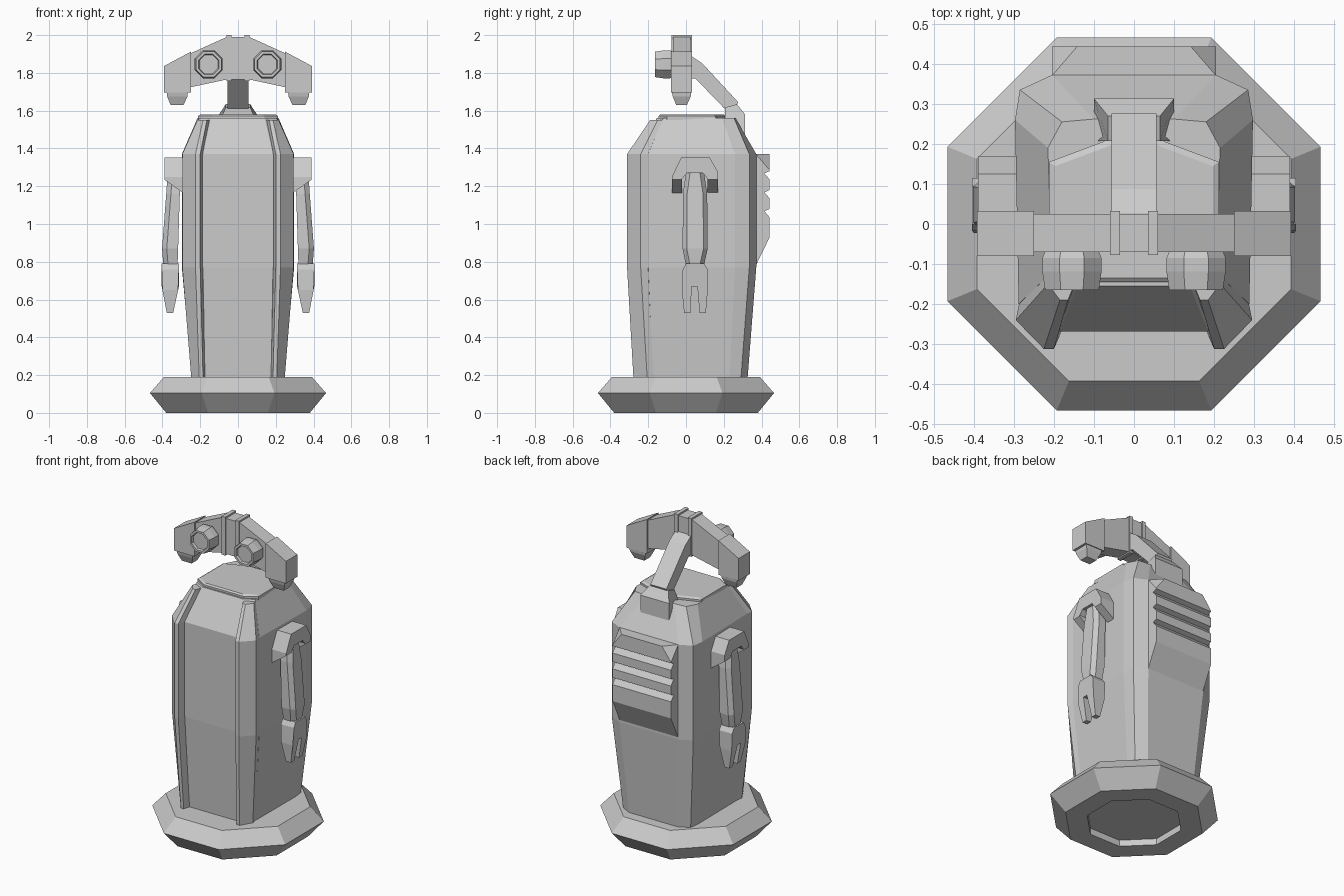
import bpy, bmesh
from mathutils import Vector
from math import cos, sin, pi

if "Cube" in bpy.data.objects:
    bpy.data.objects.remove(bpy.data.objects["Cube"])


def finish(name, bm, mirror=False):
    bmesh.ops.remove_doubles(bm, verts=bm.verts, dist=1e-5)
    bmesh.ops.recalc_face_normals(bm, faces=bm.faces)
    me = bpy.data.meshes.new(name)
    bm.to_mesh(me)
    bm.free()
    ob = bpy.data.objects.new(name, me)
    bpy.context.collection.objects.link(ob)
    if mirror:
        ob.modifiers.new("Mirror", 'MIRROR').use_axis[0] = True
    return ob


def loft(name, rings, mirror=False):
    """Skin a list of closed 3D rings and cap both ends."""
    bm = bmesh.new()
    rows = [[bm.verts.new(p) for p in r] for r in rings]
    n = len(rows[0])
    for a, b in zip(rows, rows[1:]):
        for i in range(n):
            j = (i + 1) % n
            bm.faces.new((a[i], a[j], b[j], b[i]))
    bm.faces.new(rows[0])
    bm.faces.new(rows[-1])
    return finish(name, bm, mirror)


def prism_x(name, prof, x0, x1, mirror=False, deform=None):
    """Extrude a (y, z) profile along x; deform may move each point."""
    f = deform or (lambda x, y, z: (x, y, z))
    return loft(name, [[f(x, y, z) for y, z in prof] for x in (x0, x1)], mirror)


def prism_y(name, prof, y0, y1, mirror=False):
    return loft(name, [[(x, y, z) for x, z in prof] for y in (y0, y1)], mirror)


def sym(half, z):
    """Full ring from its right half."""
    return [(x, y, z) for x, y in half] + [(-x, y, z) for x, y in reversed(half)]


def octagon(r, z):
    c = r / cos(pi / 8)
    return [(c * cos(pi / 8 + i * pi / 4), c * sin(pi / 8 + i * pi / 4), z) for i in range(8)]


def rect(x0, x1, y0, y1, z):
    return [(x0, y0, z), (x1, y0, z), (x1, y1, z), (x0, y1, z)]


# Octagonal foot with a recess underneath
loft("base", [octagon(r, z) for r, z in
              ((.26, .04), (.26, 0), (.38, 0), (.466, .105), (.392, .19), (.2, .19))])

# Tapered body with sloping shoulders
low = [(.175, -.235), (.24, -.175), (.243, .23), (.235, .29), (.17, .325)]
mid = [(.185, -.268), (.288, -.2), (.297, .26), (.285, .335), (.205, .372)]
top = [(.14, -.155), (.205, -.12), (.215, .19), (.18, .255), (.1, .262)]
loft("body", [sym(low, .17), sym(mid, .77), sym(mid, 1.37), sym(top, 1.56)])

# Raised corner strips at the front
strip_low = [(.17, -.22), (.185, -.278), (.205, -.278), (.247, -.205), (.24, -.165)]
strip_mid = [(.182, -.25), (.2, -.312), (.225, -.312), (.295, -.24), (.285, -.19)]
strip_top = [(.14, -.13), (.165, -.19), (.185, -.19), (.215, -.15), (.205, -.1)]
loft("corner_strip", [[(x, y, z) for x, y in s] for s, z in
                      ((strip_low, .18), (strip_mid, .77), (strip_mid, 1.37), (strip_top, 1.55))], True)

# Lid on top
lid = [(.14, -.145), (.212, -.1), (.212, .155), (.06, .212)]
loft("lid", [sym(lid, 1.55), sym(lid, 1.572), sym([(x * .93, y * .93) for x, y in lid], 1.58)])

# Louvred back vent with cut upper corners
prof = [(.33, 1.37), (.443, 1.37)]
for z in (1.28, 1.18, 1.08):
    prof += [(.443, z), (.415, z - .012), (.443, z - .045)]
prof += [(.443, .93), (.37, .78), (.33, .78)]
vent = prism_x("back_vent", prof, -.205, .205)
bm = bmesh.new()
bm.from_mesh(vent.data)
for s in (-1, 1):
    a, b, c = Vector((s * .205, .37, 1.37)), Vector((s * .142, .443, 1.37)), Vector((s * .205, .443, 1.285))
    n = (b - a).cross(c - a)
    if n.x * s < 0:
        n.negate()
    bmesh.ops.bisect_plane(bm, geom=bm.verts[:] + bm.edges[:] + bm.faces[:], dist=1e-5,
                           plane_co=a, plane_no=n, clear_outer=True)
    bmesh.ops.holes_fill(bm, edges=[e for e in bm.edges if e.is_boundary], sides=0)
bmesh.ops.recalc_face_normals(bm, faces=bm.faces)
bm.to_mesh(vent.data)
bm.free()

# Shoulder brackets, undercut toward the outside
shoulder = [(-.075, 1.157), (-.075, 1.25), (-.025, 1.353), (.125, 1.353), (.17, 1.275), (.17, 1.157),
            (.115, 1.157), (.113, 1.24), (.09, 1.27), (.005, 1.27), (-.02, 1.24), (-.022, 1.157)]
prism_x("shoulder", shoulder, .28, .39, True,
        lambda x, y, z: (x, y, max(z, 1.235 if x > .35 else z)))


# Arms, chamfered on the outer edges
def arm_ring(xi, xo, y0, y1, z):
    xm, c = xo - .025, .022
    return [(xi, y0, z), (xm, y0, z), (xo, y0 + c, z), (xo, y1 - c, z), (xm, y1, z), (xi, y1, z)]


loft("arm", [arm_ring(.29, .372, 0, .095, 1.275), arm_ring(.308, .38, -.016, .112, 1.16),
             arm_ring(.317, .402, -.018, .115, .87), arm_ring(.32, .395, 0, .095, .78)], True)

# Two-pronged hands
hand = [(0, .79), (-.017, .76), (-.022, .65), (-.01, .53), (.024, .53), (.03, .67),
        (.06, .67), (.072, .53), (.105, .53), (.115, .65), (.115, .76), (.095, .79)]


def hand_shape(x, y, z):
    t = max(0, (.67 - z) / .14)
    return (x + t * (.03 if x < .36 else -.027), y, z)


prism_x("hand", hand, .313, .404, True, hand_shape)

# Neck socket and angled neck
socket = [(.207, 1.54), (.207, 1.617), (.27, 1.634), (.313, 1.58), (.313, 1.46), (.24, 1.46)]
prism_x("neck_socket", socket, -.1, .1,
        deform=lambda x, y, z: (x * (.65 if z > 1.6 else 1), y, z))
neck = [(0, 1.89), (.027, 1.89), (.087, 1.85), (.276, 1.645), (.25, 1.59), (.2, 1.615),
        (.05, 1.77), (0, 1.77)]
prism_x("neck", neck, -.056, .056)

# Arched head bar, end blocks, clamps and tips
bar = [(-.06, 1.99), (.06, 1.99), (.27, 1.895), (.27, 1.72), (.06, 1.765),
       (-.06, 1.765), (-.27, 1.72), (-.27, 1.895)]
prism_y("head_bar", bar, -.07, .025)
prism_y("head_end", [(.25, 1.912), (.392, 1.836), (.392, 1.695), (.25, 1.695)], -.08, .033, True)
prism_y("head_clamp", [(.035, 2), (.06, 2), (.06, 1.757), (.035, 1.757)], -.077, .032, True)
loft("head_tip", [rect(.265, .378, -.075, .028, 1.70), rect(.268, .375, -.07, .025, 1.675),
                  rect(.288, .357, -.052, .005, 1.63)], True)

# Octagonal eyes with a recessed lens
loft("eye", [[(.155 + p[0], y, 1.845 + p[1]) for p in octagon(r, 0)] for r, y in
             ((.06, -.05), (.074, -.085), (.074, -.118), (.067, -.165), (.054, -.165), (.05, -.15))], True)
